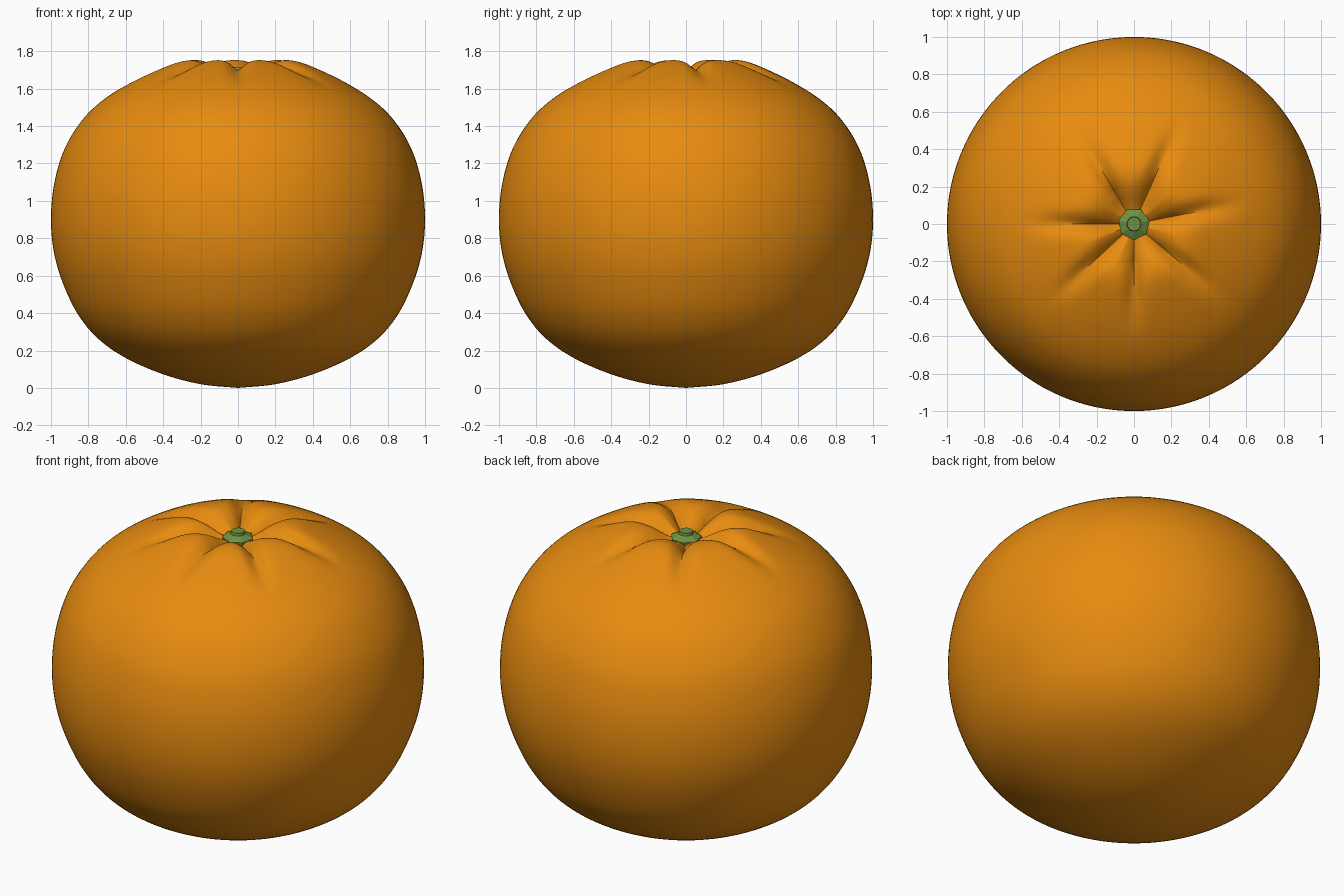
import bpy, bmesh, math
from mathutils import Vector

if "Cube" in bpy.data.objects:
    bpy.data.objects.remove(bpy.data.objects["Cube"])

CREASES = [-90, -40, 11, 66, 121, 180, 223]   # crease directions in degrees
STEPS = 20                                    # columns between two creases


def material(name, color):
    m = bpy.data.materials.new(name)
    m.diffuse_color = (*color, 1)
    m.use_nodes = True
    m.node_tree.nodes["Principled BSDF"].inputs["Base Color"].default_value = m.diffuse_color
    return m


def finish(name, bm, mat, angle):
    bmesh.ops.recalc_face_normals(bm, faces=bm.faces)
    me = bpy.data.meshes.new(name)
    bm.to_mesh(me)
    bm.free()
    ob = bpy.data.objects.new(name, me)
    bpy.context.collection.objects.link(ob)
    me.materials.append(mat)
    bpy.ops.object.select_all(action='DESELECT')
    ob.select_set(True)
    bpy.context.view_layer.objects.active = ob
    bpy.ops.object.shade_smooth_by_angle(angle=math.radians(angle))
    return ob


def smooth_curve(pts, n):
    # Catmull-Rom through the profile points
    p = [Vector(q) for q in pts]
    p = [2 * p[0] - p[1]] + p + [2 * p[-1] - p[-2]]
    out = []
    for i in range(1, len(p) - 2):
        a, b, c, d = p[i - 1:i + 3]
        for k in range(n):
            t = k / n
            out.append(0.5 * (2 * b + (c - a) * t + (2 * a - 5 * b + 4 * c - d) * t * t
                              + (3 * b - a - 3 * c + d) * t ** 3))
    return out + [p[-2]]


def lathe(rings):
    # rings of 3D points; a single-point ring closes to a fan
    bm = bmesh.new()
    vs = [[bm.verts.new(q) for q in r] for r in rings]
    for a, b in zip(vs, vs[1:]):
        n = max(len(a), len(b))
        for i in range(n):
            j = (i + 1) % n
            if len(a) == 1:
                bm.faces.new((a[0], b[j], b[i]))
            elif len(b) == 1:
                bm.faces.new((a[i], a[j], b[0]))
            else:
                bm.faces.new((a[i], a[j], b[j], b[i]))
    return bm


def crease_depth(r, dist):
    # deep and sharp near the stem, wide and soft further out
    if r > 0.66:
        return 0
    fade = (1 - (r / 0.66) ** 2) ** 2
    grow = min(1, r / 0.2)
    soft = math.exp(-(dist / 0.05) ** 2)
    sharp = math.exp(-dist / 0.035)
    k = max(0, min(1, (r - 0.18) / 0.2))
    return 0.085 * fade * grow * (sharp * (1 - k) + soft * k)


# fruit body
profile = [(0, 0), (0.2, 0.02), (0.4, 0.073), (0.6, 0.16), (0.75, 0.265), (0.86, 0.4),
           (0.94, 0.57), (0.985, 0.73), (1.0, 0.9), (0.985, 1.08), (0.935, 1.26),
           (0.85, 1.41), (0.74, 1.525), (0.58, 1.63), (0.4, 1.717), (0.29, 1.752),
           (0.2, 1.745), (0.1, 1.7), (0, 1.66)]
columns = []
for a, b in zip(CREASES, CREASES[1:] + [CREASES[0] + 360]):
    for k in range(STEPS):
        t = k / STEPS
        t = 0.5 * t + 0.5 * t * t * (3 - 2 * t)      # finer columns beside creases
        ang = a + (b - a) * t
        columns.append((math.radians(ang), math.radians(min(ang - a, b - ang))))
rings = []
for r, z in smooth_curve(profile, 6):
    if r < 1e-5:
        rings.append([(0, 0, z)])
    else:
        rings.append([(r * math.cos(a), r * math.sin(a),
                       z - (crease_depth(r, d * r) if z > 0.9 else 0)) for a, d in columns])
finish("fruit", lathe(rings), material("orange_peel", (0.8, 0.26, 0.005)), 40)

# seven-sided calyx that narrows to a round stem stub
green = material("stem_green", (0.15, 0.29, 0.055))


def ring(r, z, n):
    return [(r * math.cos(2 * math.pi * i / n - math.pi / 2),
             r * math.sin(2 * math.pi * i / n - math.pi / 2), z) for i in range(n)]


finish("calyx", lathe([[(0, 0, 1.63)], ring(0.08, 1.64, 7), ring(0.085, 1.68, 7),
                       ring(0.045, 1.7, 7), [(0, 0, 1.7)]]), green, 20)
finish("stem_stub", lathe([[(0, 0, 1.66)], ring(0.045, 1.67, 14), ring(0.037, 1.715, 14),
                           [(0, 0, 1.712)]]), green, 40)
